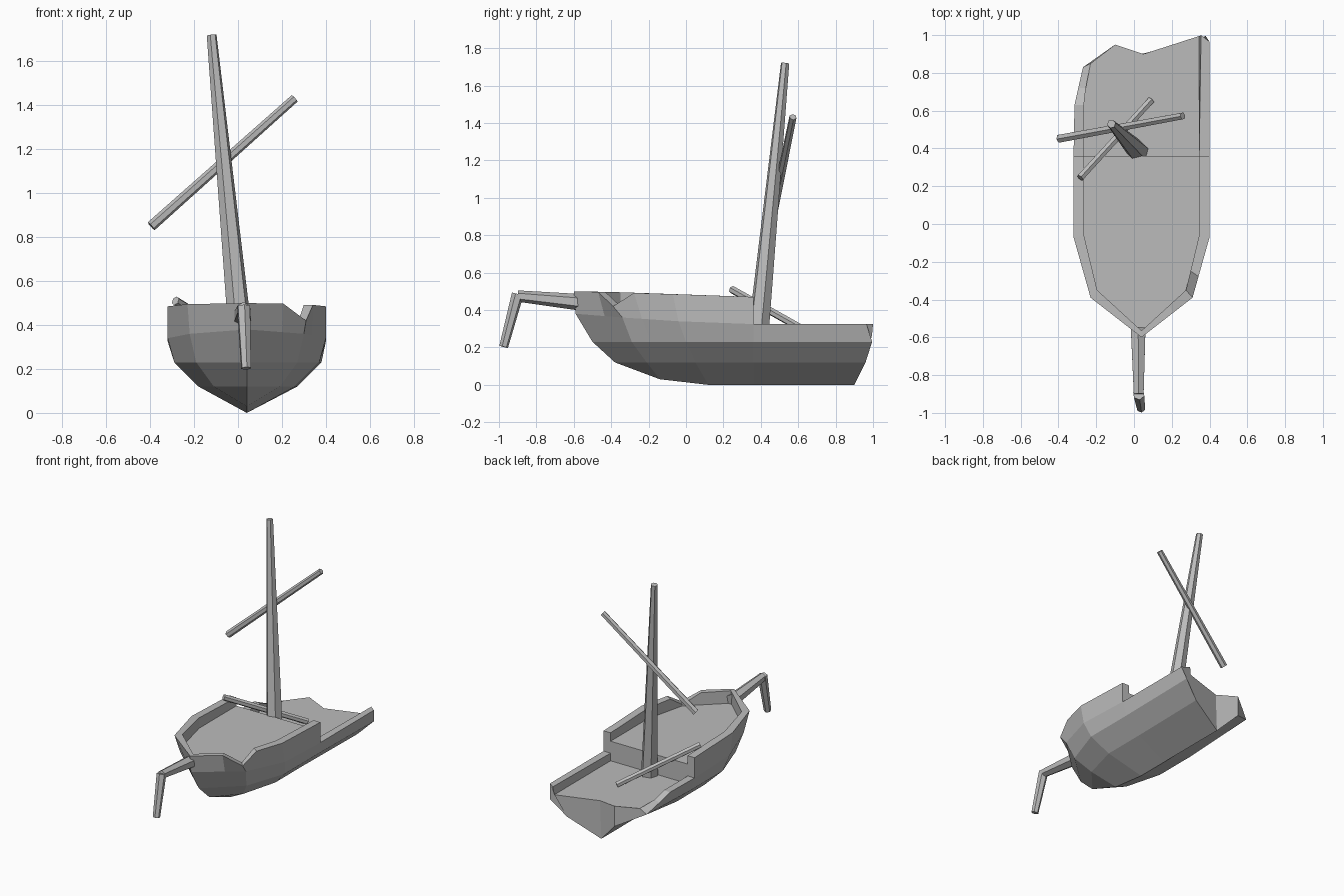
import bpy, bmesh
from mathutils import Vector

cube = bpy.data.objects.get("Cube")
if cube:
    bpy.data.objects.remove(cube)

wood = bpy.data.materials.new("weathered grey")
wood.use_nodes = True
GREY = (0.5, 0.5, 0.5, 1)
wood.diffuse_color = GREY
wood.node_tree.nodes["Principled BSDF"].inputs["Base Color"].default_value = GREY

CX = 0.04        # hull centre line
AFT_Z, FORE_Z = 0.27, 0.41


def finish(name, bm):
    bmesh.ops.recalc_face_normals(bm, faces=bm.faces)
    mesh = bpy.data.meshes.new(name)
    bm.to_mesh(mesh)
    bm.free()
    mesh.materials.append(wood)
    obj = bpy.data.objects.new(name, mesh)
    bpy.context.collection.objects.link(obj)
    return obj


def spar(name, a, b, r1, r2, sides=6):
    """Tapered pole from a to b."""
    a, b = Vector(a), Vector(b)
    bm = bmesh.new()
    bmesh.ops.create_cone(bm, cap_ends=True, segments=sides, radius1=r1, radius2=r2,
                          depth=(b - a).length)
    obj = finish(name, bm)
    obj.location = (a + b) / 2
    obj.rotation_mode = 'QUATERNION'
    obj.rotation_quaternion = (b - a).to_track_quat('Z', 'Y')


class Shell:
    """Mesh whose faces share corners by position."""
    def __init__(self):
        self.bm, self.corners = bmesh.new(), {}

    def face(self, *points):
        ring = []
        for p in points:
            key = tuple(round(c, 4) for c in p)
            if key not in self.corners:
                self.corners[key] = self.bm.verts.new(key)
            if self.corners[key] not in ring:
                ring.append(self.corners[key])
        if len(ring) > 2 and not self.bm.faces.get(ring):
            self.bm.faces.new(ring)

    def loft(self, sections):
        for s, t in zip(sections, sections[1:]):
            for i in range(len(s) - 1):
                self.face(s[i], s[i + 1], t[i + 1], t[i])


def side(sign, rows):
    return [[Vector((CX + sign * w, y, z)) for w, y, z in row] for row in rows]


def mix(s, t, f):
    return [a.lerp(b, f) for a, b in zip(s, t)]


# Lower hull stations, bow to stern: keel, bilge, chine as (half width, y, z)
LOWER = [
    [(0, -.38, .12), (0, -.38, .12), (0, -.50, .23)],
    [(0, -.14, .03), (.15, -.21, .12), (.23, -.29, .23)],
    [(0, .12, 0), (.22, .05, .12), (.33, 0, .23)],
    [(0, .36, 0), (.22, .36, .12), (.33, .36, .23)],
    [(0, .90, 0), (.23, .96, .12), (.34, .995, .23)],
]
# Topsides: gunwale, rail, inner rail, deck edge
UPPER = [
    [(0, -.59, .38), (0, -.60, .50), (0, -.565, .50), (0, -.565, FORE_Z)],
    [(.26, -.34, .36), (.27, -.39, .495), (.235, -.35, .495), (.235, -.35, FORE_Z)],
    [(.36, -.04, .34), (.36, -.07, .485), (.305, -.06, .485), (.305, -.06, FORE_Z)],
    [(.36, .36, .325), (.36, .36, .47), (.305, .36, .47), (.305, .36, FORE_Z)],
]
BREAK = [(.33, .36, .23), (.36, .36, .325), (.305, .36, .325), (.305, .36, AFT_Z)]
# Aft rail: chine, rail, inner rail, deck edge
PORT_AFT = [BREAK,
            [(.34, .995, .23), (.36, .965, .325), (.315, 1.0, .325), (.305, .995, AFT_Z)]]
STARBOARD_AFT = [
    BREAK,
    [(.32, .63, .23), (.355, .63, .325), (.305, .63, .325), (.305, .63, AFT_Z)],
    [(.315, .72, .23), (.335, .72, .28), (.295, .72, .29), (.295, .72, AFT_Z)],
    [(.31, .83, .23), (.31, .83, .23), (.27, .85, AFT_Z), (.27, .85, AFT_Z)],
]

hull = Shell()
edges = {}
for sign, aft_rows in ((1, PORT_AFT), (-1, STARBOARD_AFT)):
    low = side(sign, LOWER)
    if sign < 0:   # broken starboard quarter
        low[-1][1:] = [Vector((-.10, .95, .145)), Vector((-.27, .83, .23))]
    hull.loft(low)
    top = [[l[2]] + u for l, u in zip(low, side(sign, UPPER))]
    if sign > 0:   # notch knocked out of the port bow
        stem, fore, mid = top[0], top[1], top[2]
        near, far = mix(fore, stem, .38), mix(fore, mid, .35)
        fore[2].z = fore[3].z = .42
        top = [stem, near, fore, far] + top[2:]
    hull.loft(top)
    aft = side(sign, aft_rows)
    hull.loft(aft)
    # end of the raised bulwark at the deck break
    hull.face(*top[-1][1:], aft[0][2])
    edges[sign] = (low, top, aft)

(p_low, p_top, p_aft), (s_low, s_top, s_aft) = edges[1], edges[-1]

# Decks and the bulkhead between them
hull.face(*[s[4] for s in p_top], *[s[4] for s in reversed(s_top)])
hull.face(s_top[-1][4], p_top[-1][4], p_aft[0][2], p_aft[0][3], s_aft[0][3], s_aft[0][2])
notch, splinter = Vector((.05, .90, AFT_Z)), Vector((-.10, .95, .29))
hull.face(*[s[3] for s in p_aft], notch, splinter, *[s[3] for s in reversed(s_aft)])

# Broken V-shaped transom
keel = p_low[-1][0]
hull.face(*p_low[-1], *p_aft[-1][1:], notch)
hull.face(keel, notch, splinter, s_low[-1][1])
hull.face(s_low[-1][1], splinter, s_aft[-1][3], s_low[-1][2])
finish("hull_and_decks", hull.bm)

# Mast, yards and snapped bowsprit
spar("mast", (.02, .385, .26), (-.12, .53, 1.72), .058, .023)
spar("hanging_yard", (-.395, .452, .85), (.258, .572, 1.432), .024, .02)
spar("fallen_yard", (-.285, .245, .51), (.09, .655, .28), .021, .021)
spar("bowsprit", (.022, -.55, .44), (.025, -.90, .475), .045, .03)
spar("broken_bowsprit_tip", (.025, -.90, .485), (.037, -.975, .203), .032, .024)
